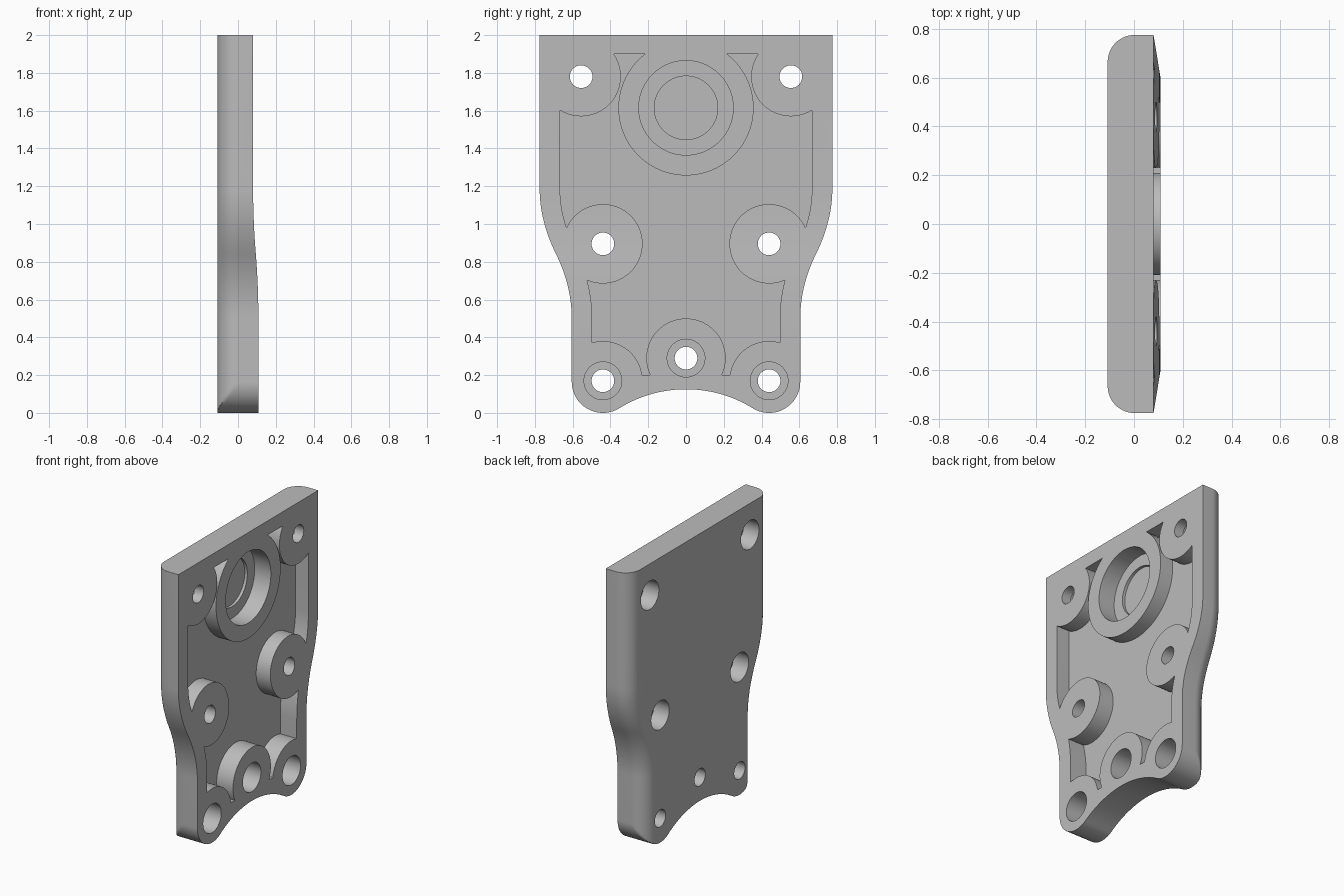
import bpy, bmesh, math
from mathutils import Vector

if "Cube" in bpy.data.objects:
    bpy.data.objects.remove(bpy.data.objects["Cube"])

BACK, FLOOR = -0.108, -0.02      # rear face and pocket floor
FILLET, RIM = 0.11, 0.108        # rear edge radius and rim width
CORNER, CR = (0.44, 0.165), 0.165
BOSS, BORE, COUNTERBORE = 0.21, 0.06, 0.10


def ease(z):
    """Shared S-shaped blend from the wide top (0) to the narrow foot (1)."""
    t = min(max((1.19 - z) / 0.69, 0), 1)
    return 2 * t * t if t < 0.5 else 1 - 2 * (1 - t) ** 2


def width(z):
    return 0.775 - 0.17 * ease(z)


def front(z):
    return 0.08 + 0.028 * ease(z)


def steps(a, b, n):
    return [a + (b - a) * i / n for i in range(n + 1)]


def mirrored(half):
    """Close a right-hand half outline, listed from bottom to top."""
    return half + [(-y, z) for y, z in reversed(half) if y > 1e-6]


def make_object(name, bm):
    bmesh.ops.recalc_face_normals(bm, faces=bm.faces[:])
    mesh = bpy.data.meshes.new(name)
    bm.to_mesh(mesh)
    bm.free()
    obj = bpy.data.objects.new(name, mesh)
    bpy.context.collection.objects.link(obj)
    return obj


def loft(name, layers):
    """Join matching rings of points into a capped solid."""
    bm = bmesh.new()
    rings = [[bm.verts.new(p) for p in layer] for layer in layers]
    n = len(rings[0])
    for a, b in zip(rings, rings[1:]):
        for i in range(n):
            j = (i + 1) % n
            bm.faces.new((a[i], a[j], b[j], b[i]))
    bm.faces.new(rings[0])
    bm.faces.new(rings[-1])
    return make_object(name, bm)


def prism(name, outline, x0, x1):
    return loft(name, [[(x, y, z) for y, z in outline] for x in (x0, x1)])


def cylinder(name, y, z, r, x0, x1, n=64):
    ring = [(y + r * math.cos(math.tau * i / n), z + r * math.sin(math.tau * i / n))
            for i in range(n)]
    return prism(name, ring, x0, x1)


def cut(obj, cutter):
    """Subtract the cutter, bake the result and discard the cutter."""
    cutter.hide_render = True
    mod = obj.modifiers.new("cut", 'BOOLEAN')
    mod.operation, mod.solver, mod.object = 'DIFFERENCE', 'EXACT', cutter
    graph = bpy.context.evaluated_depsgraph_get()
    baked = bpy.data.meshes.new_from_object(obj.evaluated_get(graph))
    obj.modifiers.clear()
    obj.data = baked
    bpy.data.objects.remove(cutter)


# Outline: concave foot arc, tangent round corner, S-curved side
dz = CORNER[1] - 0.125
R = (CORNER[0] ** 2 + dz ** 2 - CR ** 2) / (2 * (CR - dz))
base = Vector((0, 0.125 - R))
tangent = math.atan2(CORNER[1] - base.y, CORNER[0])
half = [(R * math.cos(a), base.y + R * math.sin(a))
        for a in steps(math.pi / 2, tangent, 20)]
half[0] = (0, 0.125)
half += [(CORNER[0] + CR * math.cos(a), CORNER[1] + CR * math.sin(a))
         for a in steps(tangent - math.pi, 0, 32)[1:]]
half += [(width(z), z) for z in steps(0.5, 1.19, 32)] + [(width(2), 2)]

# Plate body with rounded rear side edges
layers = []
for a in steps(0, math.pi / 2, 14):
    inset = FILLET * (1 - math.sin(a))
    x = BACK + FILLET * (1 - math.cos(a))
    ring = mirrored([(min(y, width(z) - inset), z) for y, z in half])
    layers.append([(x, y, z) for y, z in ring])
layers.append([(0.2, y, z) for y, z in mirrored(half)])
plate = loft("mounting_plate", layers)

# Front face follows the same blend as the sides
profile = [(0.3, -0.1), (front(0), -0.1)]
profile += [(front(z), z) for z in steps(0.5, 1.19, 32)]
profile += [(front(2), 2.1), (0.3, 2.1)]
cut(plate, loft("front_trim", [[(x, y, z) for x, z in profile] for y in (-1, 1)]))

# Pocket leaves a rim and the round bosses standing
inner = [(0, 0.2), (width(0) - RIM, 0.2)]
inner += [(width(z) - RIM - 0.005 * math.sin(math.pi * ease(z)), z)
          for z in steps(0.5, 1.19, 32)]
inner += [(width(2) - RIM, 1.9), (0, 1.9)]
pocket = prism("pocket", mirrored(inner), FLOOR, 0.25)

upper = [(s * 0.555, 1.78) for s in (-1, 1)]
middle = [(s * 0.44, 0.895) for s in (-1, 1)]
lower = [(s * 0.44, 0.17) for s in (-1, 1)] + [(0, 0.29)]
for y, z in upper + middle + lower:
    cut(pocket, cylinder("boss", y, z, BOSS, -0.3, 0.4))
cut(pocket, cylinder("bearing_boss", 0, 1.615, 0.358, -0.3, 0.4, 96))
cut(plate, pocket)

# Stepped bearing seat, closed at the rear
cut(plate, cylinder("bearing_seat", 0, 1.615, 0.25, -0.045, 0.3, 96))
cut(plate, cylinder("seat_relief", 0, 1.615, 0.168, -0.065, 0.3, 96))

# Bolt holes: upper ones counterbored from the rear, lower ones from the front
for y, z in upper + middle + lower:
    cut(plate, cylinder("bore", y, z, BORE, -0.3, 0.3, 48))
for y, z in upper + middle:
    cut(plate, cylinder("rear_counterbore", y, z, COUNTERBORE, -0.3, 0.01, 48))
for y, z in lower:
    cut(plate, cylinder("front_counterbore", y, z, COUNTERBORE, -0.03, 0.3, 48))

# Single grey finish
grey = bpy.data.materials.new("plain_grey")
grey.use_nodes = True
colour = (0.5, 0.5, 0.5, 1)
grey.diffuse_color = colour
grey.node_tree.nodes["Principled BSDF"].inputs["Base Color"].default_value = colour
plate.data.materials.clear()
plate.data.materials.append(grey)

bpy.ops.object.select_all(action='DESELECT')
plate.select_set(True)
bpy.context.view_layer.objects.active = plate
bpy.ops.object.shade_smooth_by_angle(angle=math.radians(30))
